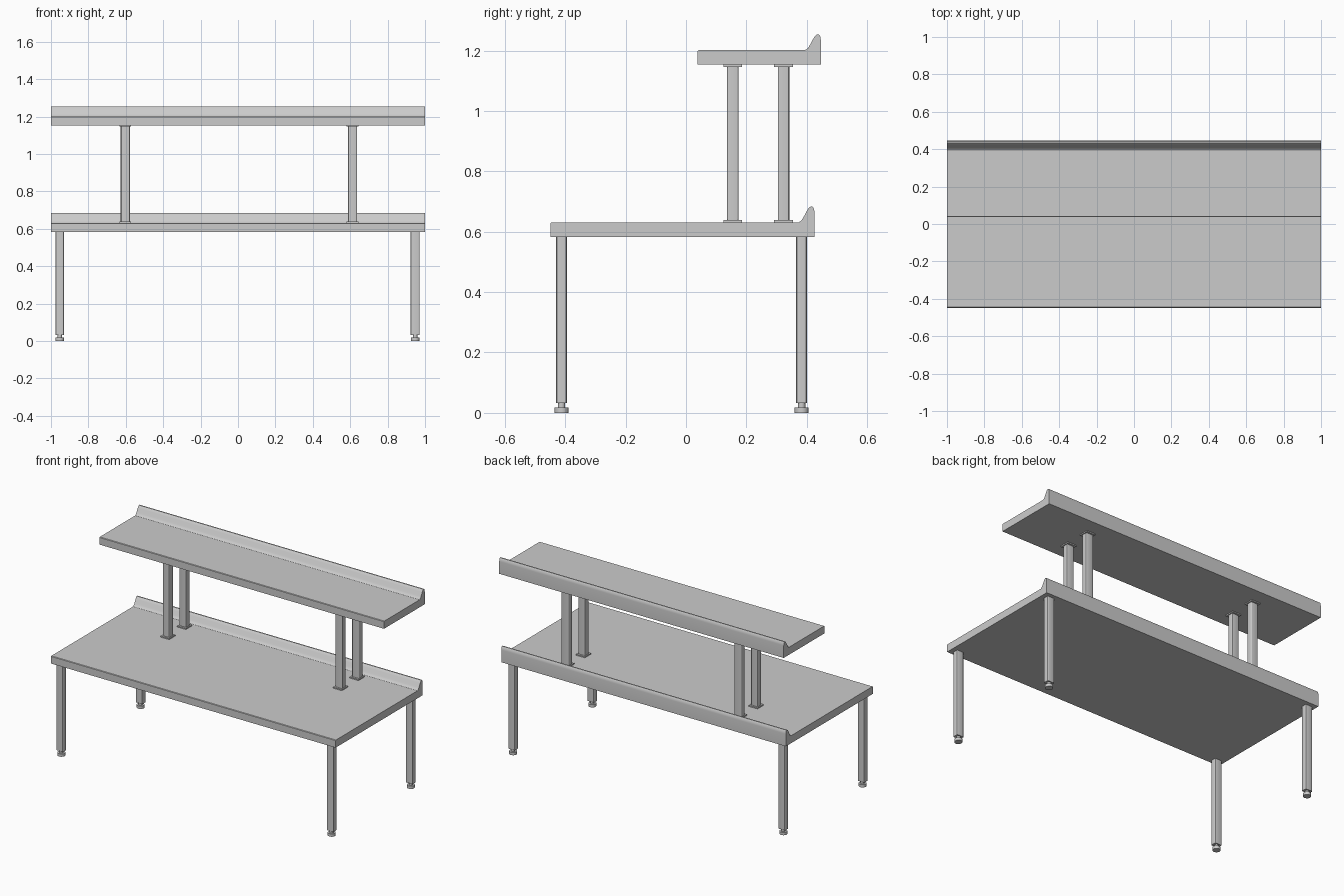
import bpy, bmesh

if "Cube" in bpy.data.objects:
    bpy.data.objects.remove(bpy.data.objects["Cube"])


def finish(bm, name, smooth=False):
    bmesh.ops.recalc_face_normals(bm, faces=bm.faces[:])
    me = bpy.data.meshes.new(name)
    bm.to_mesh(me)
    bm.free()
    ob = bpy.data.objects.new(name, me)
    bpy.context.collection.objects.link(ob)
    if smooth:
        bpy.context.view_layer.objects.active = ob
        ob.select_set(True)
        bpy.ops.object.shade_smooth_by_angle()
        ob.select_set(False)
    return ob


def slab(name, profile):
    """Sweep a (y, z) profile along the full length in x."""
    bm = bmesh.new()
    face = bm.faces.new([bm.verts.new((-1, y, z)) for y, z in profile])
    moved = bmesh.ops.extrude_face_region(bm, geom=[face])["geom"]
    bmesh.ops.translate(bm, vec=(2, 0, 0),
                        verts=[v for v in moved if isinstance(v, bmesh.types.BMVert)])
    return finish(bm, name, True)


def board(name, front, back, bottom, top):
    """Flat board with a rounded upstand along its back edge."""
    lip = [(0, 0.030), (-0.002, 0.045), (-0.007, 0.052), (-0.014, 0.052),
           (-0.020, 0.047), (-0.026, 0.037), (-0.038, 0.015),
           (-0.044, 0.006), (-0.053, 0)]
    profile = [(front, bottom), (back, bottom)]
    profile += [(back + dy, top + dz) for dy, dz in lip]
    profile += [(front + 0.003, top), (front, top - 0.003)]
    return slab(name, profile)


def box(name, x, y, z0, z1, sx, sy, bevel=0):
    bm = bmesh.new()
    bmesh.ops.create_cube(bm, size=1)
    for v in bm.verts:
        v.co = (x + v.co.x * sx, y + v.co.y * sy, z0 + (v.co.z + 0.5) * (z1 - z0))
    if bevel:
        upright = [e for e in bm.edges if abs(e.verts[0].co.z - e.verts[1].co.z) > 0.01]
        bmesh.ops.bevel(bm, geom=upright, offset=bevel, segments=3,
                        profile=0.5, affect='EDGES')
    return finish(bm, name, bevel > 0)


def disc(name, x, y, z0, z1, radius):
    bm = bmesh.new()
    bmesh.ops.create_cone(bm, cap_ends=True, segments=24, radius1=radius,
                          radius2=radius, depth=z1 - z0)
    bmesh.ops.translate(bm, vec=(x, y, (z0 + z1) / 2), verts=bm.verts[:])
    return finish(bm, name, True)


# Worktop and raised shelf
board("worktop", -0.448, 0.426, 0.583, 0.631)
board("upper_shelf", 0.038, 0.447, 1.153, 1.201)

# Legs with levelling feet
for row, y in (("front", -0.412), ("back", 0.383)):
    for side, x in (("left", -0.953), ("right", 0.947)):
        tag = f"{row}_{side}"
        box(f"{tag}_leg", x, y, 0.033, 0.583, 0.048, 0.036, 0.006)
        disc(f"{tag}_foot_stem", x, y, 0.016, 0.034, 0.012)
        disc(f"{tag}_foot_pad", x, y, 0, 0.018, 0.023)

# Shelf posts with mounting plates at both ends
for row, y in (("front", 0.155), ("back", 0.323)):
    for side, x in (("left", -0.602), ("right", 0.612)):
        tag = f"{row}_{side}"
        box(f"{tag}_post", x, y, 0.631, 1.153, 0.050, 0.038, 0.006)
        box(f"{tag}_lower_plate", x, y, 0.631, 0.638, 0.062, 0.062)
        box(f"{tag}_upper_plate", x, y, 1.146, 1.153, 0.062, 0.062)
